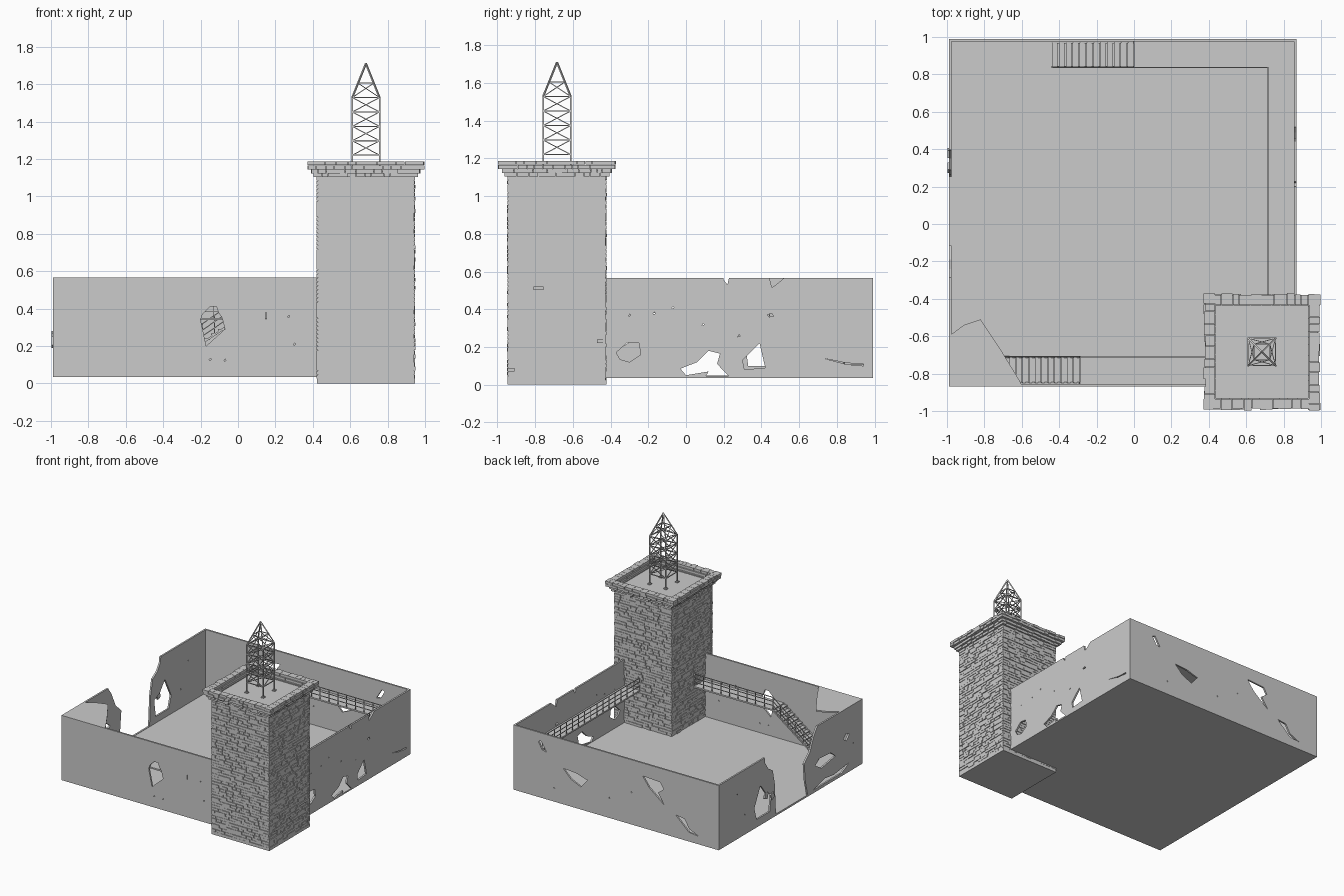
import bpy, bmesh, math, random
from mathutils import Vector, Matrix

if "Cube" in bpy.data.objects:
    bpy.data.objects.remove(bpy.data.objects["Cube"])

random.seed(4)
BASE, TOP, T = 0.035, 0.565, 0.014
X0, X1, Y0, Y1 = -0.99, 0.87, -0.87, 0.99
TC = Vector((0.684, -0.684, 0))


def finish(bm, name):
    me = bpy.data.meshes.new(name)
    bmesh.ops.recalc_face_normals(bm, faces=bm.faces)
    bm.to_mesh(me)
    bm.free()
    ob = bpy.data.objects.new(name, me)
    bpy.context.collection.objects.link(ob)
    return ob


def box(bm, lo, hi, mat=Matrix()):
    lo, hi = Vector(lo), Vector(hi)
    s = hi - lo
    m = mat @ Matrix.Translation((lo + hi) / 2) @ Matrix.Diagonal((s.x, s.y, s.z, 1))
    bmesh.ops.create_cube(bm, size=1, matrix=m)


def beam(bm, a, b, w):
    a, b = Vector(a), Vector(b)
    d = b - a
    rot = d.to_track_quat('Z', 'Y').to_matrix().to_4x4()
    m = Matrix.Translation((a + b) / 2) @ rot @ Matrix.Diagonal((w, w, d.length, 1))
    bmesh.ops.create_cube(bm, size=1, matrix=m)


def prism(bm, pts, place, lo, hi):
    """Extruded polygon; place(u, v, depth) gives the 3D position."""
    a = [bm.verts.new(place(u, v, lo)) for u, v in pts]
    b = [bm.verts.new(place(u, v, hi)) for u, v in pts]
    bm.faces.new(a)
    bm.faces.new(b[::-1])
    for i in range(len(pts)):
        j = (i + 1) % len(pts)
        bm.faces.new((a[i], b[i], b[j], a[j]))


def wall(name, lo, hi, axis, holes):
    bm = bmesh.new()
    box(bm, lo, hi)
    ob = finish(bm, name)
    mid = (lo[axis] + hi[axis]) / 2
    place = (lambda u, v, d: (d, u, v)) if axis == 0 else (lambda u, v, d: (u, d, v))
    bm = bmesh.new()
    for h in holes:
        prism(bm, h, place, mid - 0.05, mid + 0.05)
    cut = finish(bm, name + "_cutter")
    cut.hide_render = True
    mod = ob.modifiers.new("holes", 'BOOLEAN')
    mod.operation, mod.solver, mod.object = 'DIFFERENCE', 'EXACT', cut
    bpy.context.view_layer.objects.active = ob
    bpy.ops.object.modifier_apply(modifier=mod.name)
    bpy.data.objects.remove(cut)


def pocks(places, s=0.006):
    return [[(u - s, v - s), (u + s, v - s * 0.6), (u + s * 0.5, v + s)] for u, v in places]


# floor
bm = bmesh.new()
box(bm, (X0, Y0, BASE), (X1, Y1, BASE + 0.012))
finish(bm, "courtyard_floor")

# ruined walls
wall("front_wall", (X0, Y0, BASE), (0.5, Y0 + T, TOP), 1, [
    [(-0.2, 0.34), (-0.19, 0.37), (-0.15, 0.41), (-0.115, 0.41), (-0.105, 0.38),
     (-0.085, 0.35), (-0.07, 0.29), (-0.17, 0.2)],
    [(0.148, 0.345), (0.153, 0.345), (0.153, 0.38), (0.148, 0.38)],
] + pocks([(-0.15, 0.13), (-0.07, 0.125), (0.27, 0.36), (0.3, 0.21)]))
wall("right_wall", (X1 - T, -0.5, BASE), (X1, Y1, TOP), 0, [
    [(-0.37, 0.17), (-0.31, 0.225), (-0.25, 0.22), (-0.24, 0.16), (-0.3, 0.12), (-0.35, 0.135)],
    [(-0.03, 0.085), (0.06, 0.12), (0.12, 0.18), (0.18, 0.165), (0.165, 0.11), (0.25, 0.02),
     (0.09, 0.02), (0.12, 0.07), (0.0, 0.05)],
    [(0.3, 0.13), (0.34, 0.17), (0.39, 0.22), (0.42, 0.09), (0.31, 0.08)],
    [(0.73, 0.14), (0.85, 0.115), (0.94, 0.11), (0.94, 0.1), (0.85, 0.108)],
    [(0.2, 0.6), (0.2, 0.555), (0.22, 0.53), (0.235, 0.6)],
    [(0.435, 0.6), (0.455, 0.515), (0.49, 0.54), (0.56, 0.6)],
    [(0.43, 0.37), (0.455, 0.378), (0.465, 0.362), (0.44, 0.36)],
] + pocks([(-0.17, 0.38), (-0.3, 0.37), (-0.07, 0.41), (0.28, 0.26), (0.09, 0.32)]))
wall("back_wall", (X0, Y1 - T, BASE), (X1, Y1, TOP), 1, [
    [(0.57, 0.42), (0.62, 0.5), (0.645, 0.49), (0.61, 0.43)],
    [(0.2, 0.29), (0.26, 0.22), (0.35, 0.26), (0.42, 0.33), (0.3, 0.32)],
    [(-0.3, 0.46), (-0.46, 0.45), (-0.49, 0.4), (-0.44, 0.36), (-0.5, 0.27), (-0.36, 0.38)],
    [(-0.6, 0.22), (-0.68, 0.21), (-0.72, 0.14), (-0.81, 0.1), (-0.72, 0.11)],
] + pocks([(0.0, 0.2), (-0.2, 0.3), (0.5, 0.15)]))
wall("left_wall", (X0, Y0, BASE), (X0 + T, Y1, TOP), 0, [
    [(0.4, 0.6), (0.39, 0.52), (0.35, 0.46), (0.29, 0.42), (0.265, 0.3), (0.25, 0.05),
     (-0.16, 0.05), (-0.13, 0.17), (-0.115, 0.32), (-0.19, 0.39), (-0.24, 0.5), (-0.31, 0.6)],
    [(0.5, 0.1), (0.53, 0.2), (0.45, 0.36), (0.38, 0.27), (0.31, 0.24), (0.33, 0.1)],
    [(-0.26, 0.25), (-0.31, 0.29), (-0.46, 0.28), (-0.52, 0.23), (-0.4, 0.21), (-0.34, 0.2)],
    [(-0.22, 0.06), (-0.38, 0.1), (-0.5, 0.085), (-0.7, 0.11), (-0.6, 0.06)],
    [(-0.62, 0.33), (-0.66, 0.36), (-0.7, 0.34), (-0.66, 0.3)],
] + pocks([(0.75, 0.4), (0.65, 0.2), (-0.75, 0.25)]))

# remaining roof sheet over the front left corner
bm = bmesh.new()
prism(bm, [(X0, Y0), (-0.6, Y0), (-0.61, -0.84), (-0.72, -0.66), (-0.82, -0.51), (-0.91, -0.54), (X0, -0.6)],
      lambda u, v, d: (u, v, d), TOP - 0.012, TOP)
finish(bm, "roof_corner_remnant")

# loose shards beside the broken left wall
bm = bmesh.new()
for y, z, a in ((0.38, 0.25, 0.3), (0.3, 0.22, -0.4)):
    box(bm, (-0.006, -0.02, -0.025), (0.006, 0.02, 0.025),
        Matrix.Translation((X0, y, z)) @ Matrix.Rotation(a, 4, 'X'))
finish(bm, "wall_shards")

# walkways
WZ, RAIL = 0.35, 0.1
bm = bmesh.new()
box(bm, (0.0, 0.835, WZ - 0.012), (X1 - T, Y1 - T, WZ))
box(bm, (0.715, -0.45, WZ - 0.012), (X1 - T, 0.835, WZ))
box(bm, (-0.29, Y0 + T, WZ - 0.012), (0.45, -0.71, WZ))
finish(bm, "walkways")


def railing(bm, a, b):
    a, b = Vector(a), Vector(b)
    n = max(2, round((b - a).length / 0.08))
    for i in range(n + 1):
        p = a.lerp(b, i / n)
        beam(bm, p, p + Vector((0, 0, RAIL)), 0.005)
    for h in (0.33, 0.66, 1):
        up = Vector((0, 0, RAIL * h))
        beam(bm, a + up, b + up, 0.005)


bm = bmesh.new()
railing(bm, (0.0, 0.836, WZ), (0.717, 0.836, WZ))
railing(bm, (0.717, 0.836, WZ), (0.717, -0.42, WZ))
railing(bm, (-0.29, -0.712, WZ), (0.42, -0.712, WZ))
finish(bm, "walkway_railings")


# stairs with open treads
def stairs(name, x0, x1, ya, yb, rail_y):
    bm = bmesh.new()
    z0, n = BASE + 0.012, 12
    for i in range(n):
        f = (i + 0.5) / n
        x, z = x0 + (x1 - x0) * f, z0 + (WZ - z0) * f
        box(bm, (x - 0.016, ya, z - 0.004), (x + 0.016, yb, z + 0.004))
    for y in (ya, yb):
        beam(bm, (x0, y, z0), (x1, y, WZ - 0.005), 0.01)
    railing(bm, (x0, rail_y, z0), (x1, rail_y, WZ))
    finish(bm, name)


stairs("back_stairs", -0.44, 0.0, 0.84, 0.97, 0.84)
stairs("front_stairs", -0.7, -0.29, -0.85, -0.712, -0.712)

# tower core and deck
bm = bmesh.new()
H = 0.256
box(bm, TC + Vector((-H, -H, 0)), TC + Vector((H, H, 1.135)))
box(bm, TC + Vector((-H - 0.006, -H - 0.006, 0)), TC + Vector((H + 0.006, H + 0.006, 0.025)))
finish(bm, "tower_core")


def course(bm, half, z, h, depth, jitter, lmin, lmax):
    """One ring of bricks of random length around the tower."""
    for k in range(4):
        m = Matrix.Translation(TC) @ Matrix.Rotation(k * math.pi / 2, 4, 'Z')
        u = -half
        while u < half - depth:
            e = min(u + random.uniform(lmin, lmax), half - depth)
            if half - depth - e < lmin * 0.6:
                e = half - depth
            out = half - random.random() * jitter
            box(bm, (u + 0.001, -out, z + 0.001), (e - 0.001, -half + depth, z + h - 0.001), m)
            u = e


# tower brickwork
bm = bmesh.new()
rows = 50
rh = (1.105 - 0.025) / rows
for r in range(rows):
    course(bm, 0.264, 0.025 + r * rh, rh, 0.02, 0.007, 0.03, 0.075)
finish(bm, "tower_bricks")

# overhanging brick parapet
bm = bmesh.new()
for half, z, depth in ((0.28, 1.103, 0.05), (0.293, 1.122, 0.055), (0.312, 1.143, 0.065), (0.314, 1.166, 0.062)):
    course(bm, half, z, 0.022, depth, 0.012, 0.03, 0.07)
finish(bm, "tower_parapet")

# lattice mast
bm = bmesh.new()
R, W = 0.073, 0.008
levels = [1.22, 1.297, 1.374, 1.451, 1.528]
apex = TC + Vector((0, 0, 1.71))


def corner(k, z, r=R):
    sx, sy = ((-1, -1), (1, -1), (1, 1), (-1, 1))[k % 4]
    return TC + Vector((sx * r, sy * r, z))


for k in range(4):
    beam(bm, corner(k, 1.13), corner(k, 1.528), W)
    beam(bm, corner(k, 1.528), apex, W)
    foot = corner(k, 1.135)
    box(bm, foot - Vector((0.012, 0.012, 0)), foot + Vector((0.012, 0.012, 0.008)))
    for z in levels:
        beam(bm, corner(k, z), corner(k + 1, z), 0.006)
    for za, zb in zip(levels, levels[1:]):
        beam(bm, corner(k, za), corner(k + 1, zb), 0.005)
        beam(bm, corner(k + 1, za), corner(k, zb), 0.005)
    r2 = R * (1.71 - 1.605) / (1.71 - 1.528)
    beam(bm, corner(k, 1.605, r2), corner(k + 1, 1.605, r2), 0.005)
    beam(bm, corner(k, 1.528), corner(k + 1, 1.605, r2), 0.004)
    beam(bm, corner(k + 1, 1.528), corner(k, 1.605, r2), 0.004)
finish(bm, "lattice_mast")
